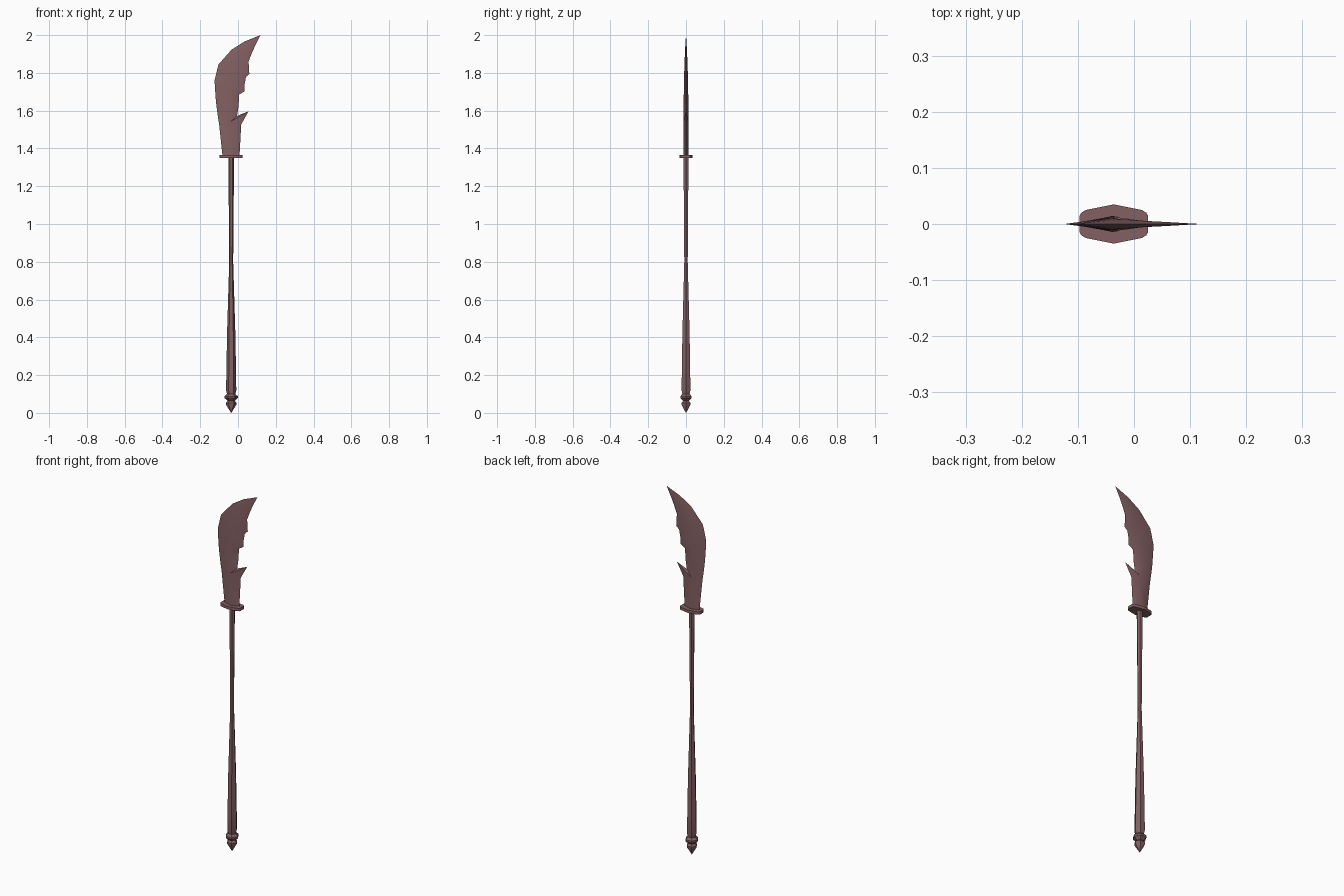
import bpy, bmesh, math

if "Cube" in bpy.data.objects:
    bpy.data.objects.remove(bpy.data.objects["Cube"])

mat = bpy.data.materials.new("dusky red brown")
mat.diffuse_color = (0.23, 0.118, 0.124, 1)
mat.use_nodes = True
mat.node_tree.nodes["Principled BSDF"].inputs["Base Color"].default_value = mat.diffuse_color
CX = -0.036  # axis of the pole


def finish(name, bm, smooth_angle):
    bmesh.ops.recalc_face_normals(bm, faces=bm.faces)
    me = bpy.data.meshes.new(name)
    bm.to_mesh(me)
    bm.free()
    me.materials.append(mat)
    ob = bpy.data.objects.new(name, me)
    bpy.context.collection.objects.link(ob)
    bpy.ops.object.select_all(action='DESELECT')
    ob.select_set(True)
    bpy.context.view_layer.objects.active = ob
    if smooth_angle:
        bpy.ops.object.shade_smooth_by_angle(angle=math.radians(smooth_angle))
    return ob


def lathe(name, profile, sides=6):
    """Stack of (radius, z) rings, capped at both ends."""
    bm = bmesh.new()
    rings = []
    for r, z in profile:
        rings.append([bm.verts.new((CX + r * math.cos(math.tau * i / sides),
                                    r * math.sin(math.tau * i / sides), z))
                      for i in range(sides)])
    for a, b in zip(rings, rings[1:]):
        for i in range(sides):
            j = (i + 1) % sides
            bm.faces.new((a[i], a[j], b[j], b[i]))
    bm.faces.new(rings[0])
    bm.faces.new(rings[-1])
    return finish(name, bm, 35)


# Tapered hexagonal pole and turned pommel
lathe("pole", [(0.022, 0.10), (0.027, 0.12), (0.0255, 0.22), (0.022, 0.42),
               (0.016, 0.62), (0.0105, 0.80), (0.0125, 1.05), (0.0155, 1.352)])
lathe("pommel", [(0.0008, 0.0), (0.028, 0.045), (0.028, 0.053), (0.018, 0.063),
                 (0.035, 0.078), (0.035, 0.088), (0.020, 0.102)])

# Oval guard plate
bm = bmesh.new()
quarter = [(0.061, 0.015), (0.058, 0.020), (0.050, 0.025), (0.0, 0.035)]
half = quarter + [(-x, y) for x, y in quarter[-2::-1]]
outline = half + [(x, -y) for x, y in half[::-1]]
face = bm.faces.new([bm.verts.new((CX + x, y, 1.35)) for x, y in outline])
up = bmesh.ops.extrude_face_region(bm, geom=[face])
bmesh.ops.translate(bm, vec=(0, 0, 0.016),
                    verts=[v for v in up["geom"] if isinstance(v, bmesh.types.BMVert)])
finish("guard", bm, 0)

# Blade rows: cutting edge x,z / ridge x,z,half thickness / hooked back x,z
rows = [
    (-.082, 1.360, -.036, 1.360, .0145, .008, 1.360),
    (-.100, 1.527, -.040, 1.500, .0140, .017, 1.527),
    (-.108, 1.580, -.042, 1.540, .0135, .056, 1.597),
    (-.112, 1.610, -.043, 1.600, .0130, -.005, 1.572),
    (-.117, 1.650, -.044, 1.635, .0125, .003, 1.625),
    (-.119, 1.680, -.044, 1.680, .0120, .006, 1.685),
    (-.122, 1.720, -.043, 1.710, .0115, .034, 1.702),
    (-.124, 1.760, -.042, 1.740, .0110, .035, 1.740),
    (-.118, 1.785, -.040, 1.770, .0105, .042, 1.778),
    (-.111, 1.815, -.035, 1.800, .0095, .060, 1.795),
    (-.103, 1.845, -.020, 1.840, .0085, .056, 1.860),
    (-.034, 1.923, .012, 1.900, .0060, .074, 1.907),
    (.034, 1.966, .058, 1.950, .0035, .094, 1.951),
]
bm = bmesh.new()
loops = []
for lx, lz, mx, mz, t, rx, rz in rows:
    loops.append([bm.verts.new(p) for p in
                  ((lx, 0, lz), (mx, -t, mz), (rx, 0, rz), (mx, t, mz))])
for a, b in zip(loops, loops[1:]):
    for i in range(4):
        j = (i + 1) % 4
        bm.faces.new((a[i], a[j], b[j], b[i]))
bm.faces.new(loops[0])
tip = bm.verts.new((0.119, 0, 2.0))
for i in range(4):
    bm.faces.new((loops[-1][i], loops[-1][(i + 1) % 4], tip))
bmesh.ops.triangulate(bm, faces=[f for f in bm.faces if len(f.verts) == 4])
finish("blade", bm, 40)
